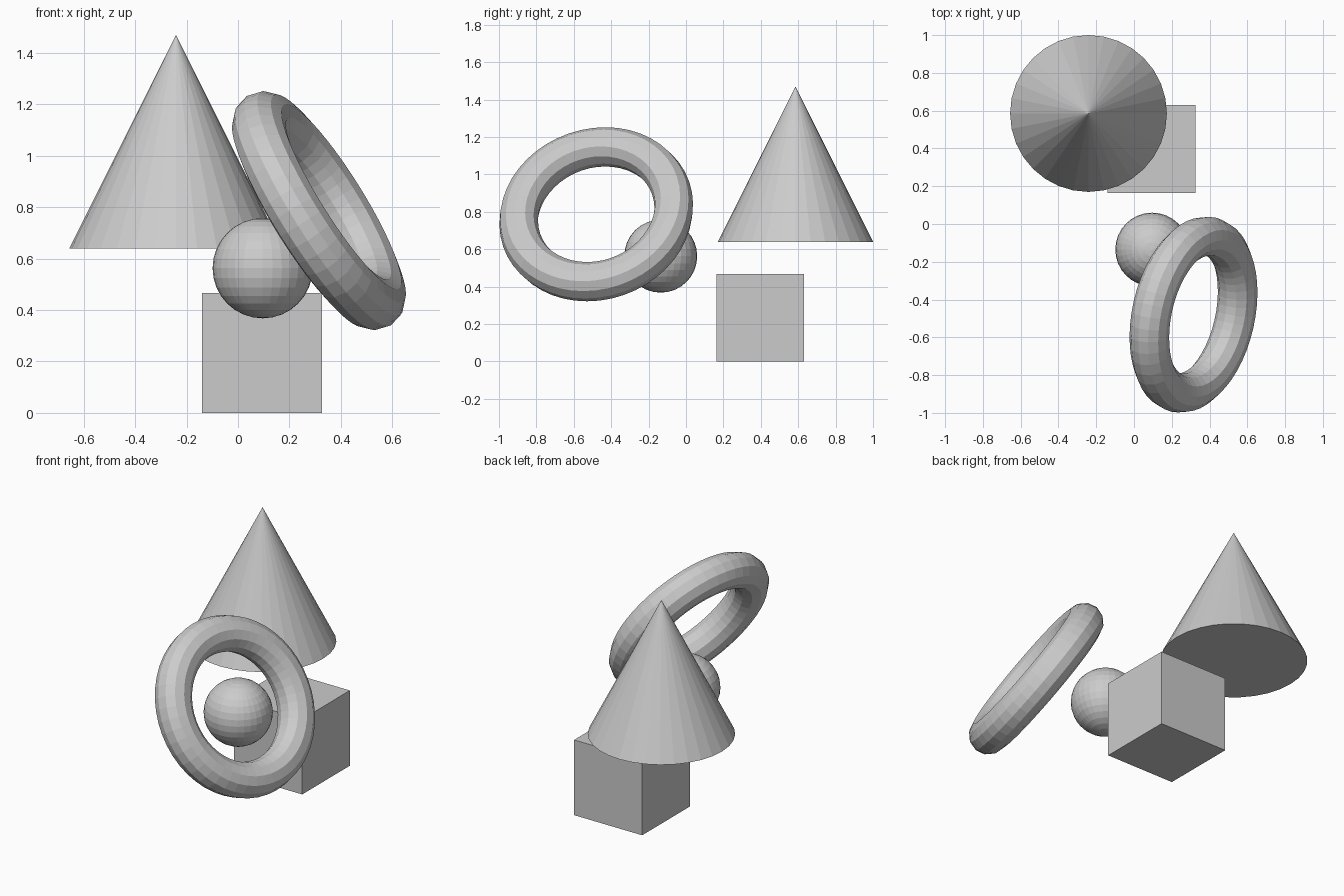
import bpy
from mathutils import Vector

if "Cube" in bpy.data.objects:
    bpy.data.objects.remove(bpy.data.objects["Cube"])


def name_part(name):
    bpy.context.object.name = name


# Box standing on the ground
bpy.ops.mesh.primitive_cube_add(size=0.467, location=(0.093, 0.397, 0.2335))
name_part("cube")

# Ball in front of the box
bpy.ops.mesh.primitive_uv_sphere_add(segments=32, ring_count=16, radius=0.195,
                                     location=(0.096, -0.135, 0.563))
name_part("ball")

# Floating cone at the back
bpy.ops.mesh.primitive_cone_add(vertices=32, radius1=0.415, radius2=0, depth=0.83,
                                location=(-0.241, 0.585, 1.055))
name_part("cone")

# Tilted ring, aimed along its axis
axis = Vector((0.832, -0.19, 0.52))
bpy.ops.mesh.primitive_torus_add(major_segments=48, minor_segments=12,
                                 major_radius=0.422, minor_radius=0.105,
                                 location=(0.315, -0.48, 0.787),
                                 rotation=axis.to_track_quat('Z', 'Y').to_euler())
name_part("ring")
